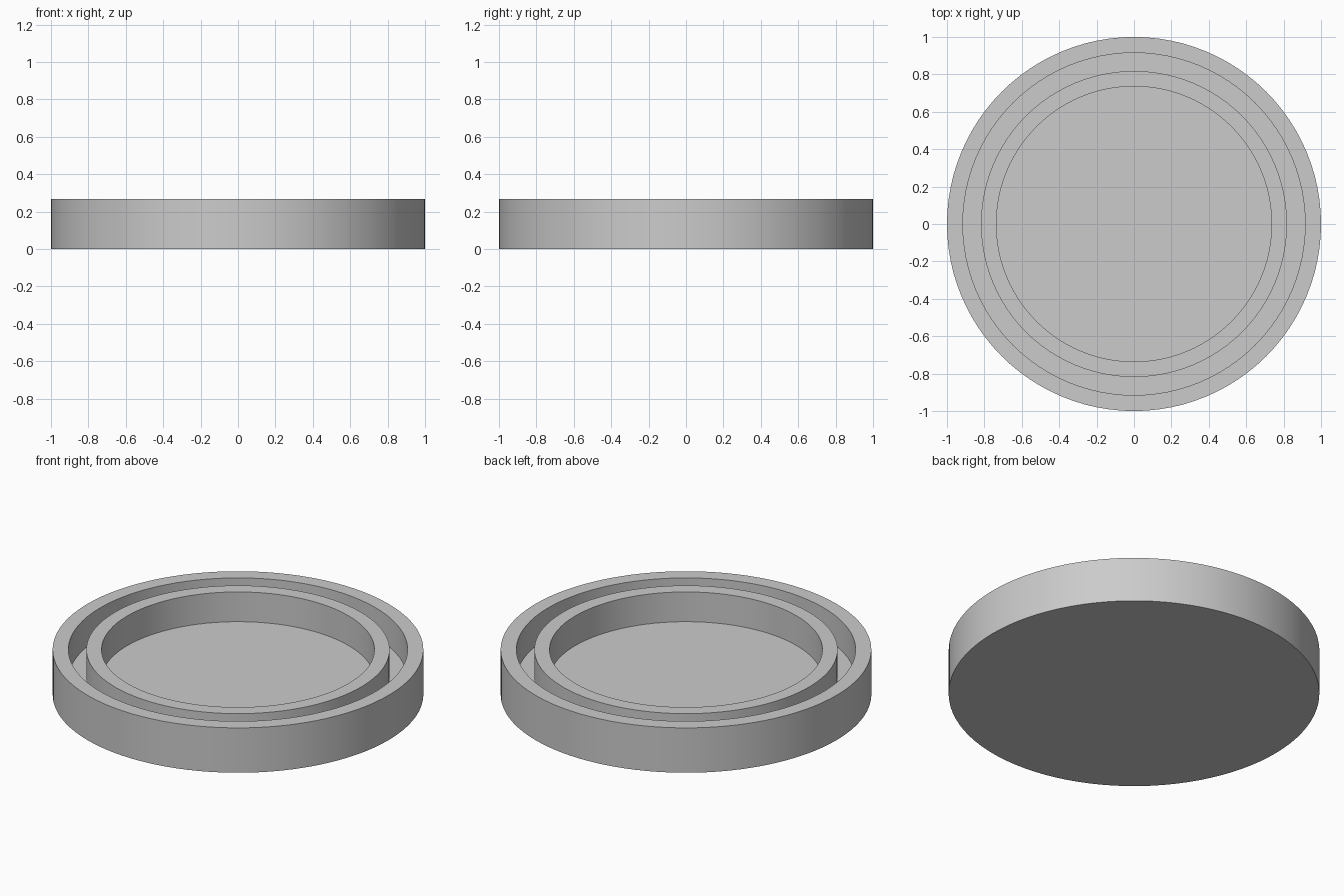
import bpy, bmesh, math

cube = bpy.data.objects.get("Cube")
if cube:
    bpy.data.objects.remove(cube)

SEGMENTS = 96
HEIGHT, FLOOR = 0.267, 0.09
OUTER, GROOVE_OUT, GROOVE_IN, DISH = 1.0, 0.915, 0.818, 0.736

# Single grey finish
grey = bpy.data.materials.new("light grey")
grey.use_nodes = True
colour = (0.6, 0.6, 0.6, 1)
grey.diffuse_color = colour
grey.node_tree.nodes["Principled BSDF"].inputs["Base Color"].default_value = colour


def lathe(name, profile):
    """Revolve an (r, z) profile around the z axis into one closed solid."""
    bm = bmesh.new()
    verts = [bm.verts.new((r, 0, z)) for r, z in profile]
    edges = [bm.edges.new(pair) for pair in zip(verts, verts[1:])]
    bmesh.ops.spin(bm, geom=verts + edges, axis=(0, 0, 1), cent=(0, 0, 0),
                   angle=math.tau, steps=SEGMENTS, use_merge=True)
    bmesh.ops.remove_doubles(bm, verts=bm.verts, dist=0.0001)
    bmesh.ops.recalc_face_normals(bm, faces=bm.faces)
    mesh = bpy.data.meshes.new(name)
    bm.to_mesh(mesh)
    bm.free()
    mesh.materials.append(grey)
    obj = bpy.data.objects.new(name, mesh)
    bpy.context.collection.objects.link(obj)
    bpy.ops.object.select_all(action="DESELECT")
    obj.select_set(True)
    bpy.context.view_layer.objects.active = obj
    bpy.ops.object.shade_smooth_by_angle(angle=math.radians(30))
    return obj


# Round dish: flat base, outer rim, ring groove, inner rim, sunken floor
lathe("round_dish", [
    (0, 0), (OUTER, 0), (OUTER, HEIGHT),
    (GROOVE_OUT, HEIGHT), (GROOVE_OUT, FLOOR),
    (GROOVE_IN, FLOOR), (GROOVE_IN, HEIGHT),
    (DISH, HEIGHT), (DISH, FLOOR), (0, FLOOR),
])
